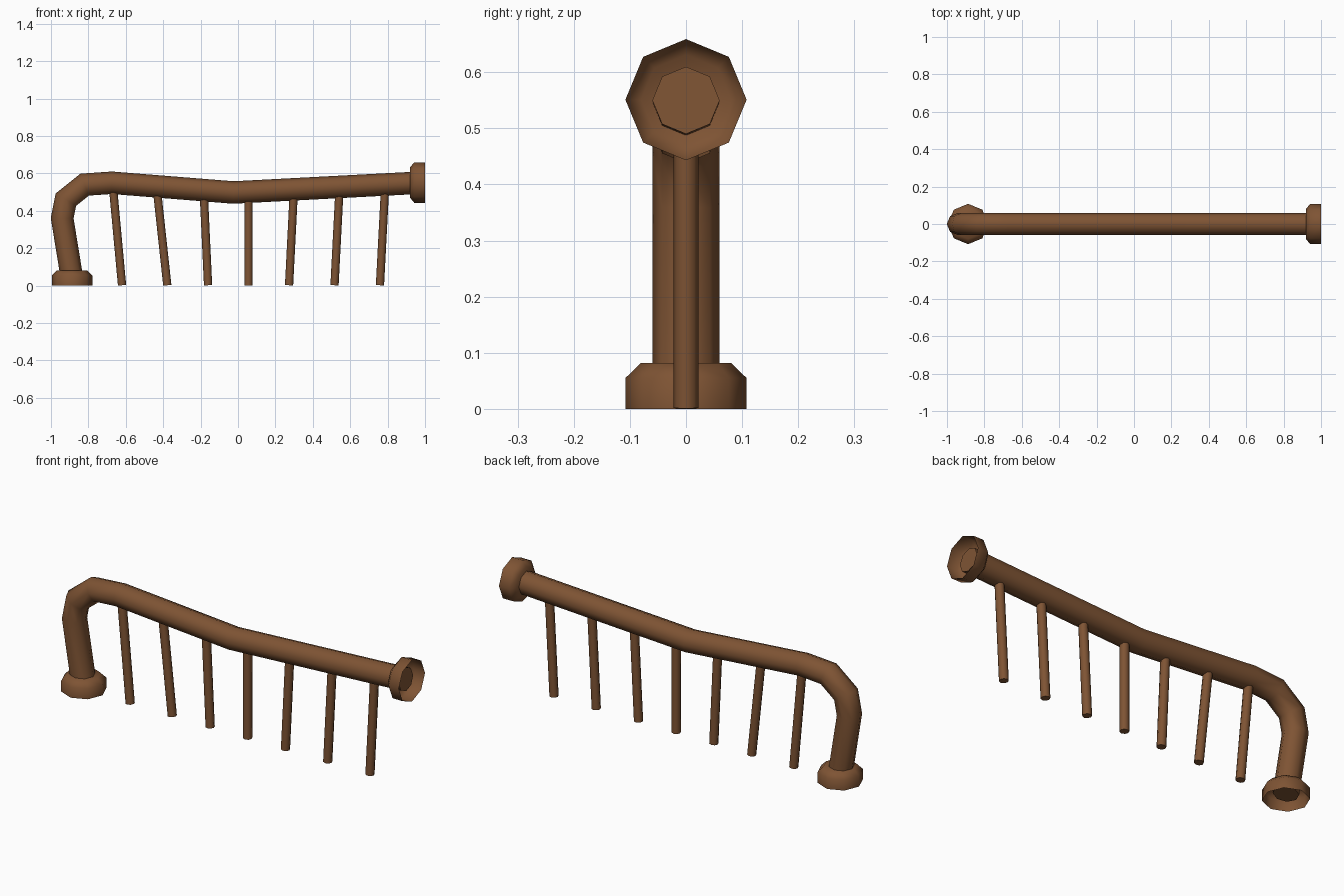
import bpy, bmesh, math
from mathutils import Vector

cube = bpy.data.objects.get("Cube")
if cube:
    bpy.data.objects.remove(cube)

brown = bpy.data.materials.new("rust_brown")
brown.use_nodes = True
COLOUR = (0.21, 0.088, 0.034, 1)
brown.diffuse_color = COLOUR
brown.node_tree.nodes["Principled BSDF"].inputs["Base Color"].default_value = COLOUR

SIDES = 8


def sweep(name, path, radii, cap_start=True, cap_end=True):
    """Eight-sided tube along a path of (x, z) points, with mitred bends."""
    pts = [Vector((x, 0, z)) for x, z in path]
    last = len(pts) - 1
    bm = bmesh.new()
    rings = []
    for i, p in enumerate(pts):
        d_in = (p - pts[max(i - 1, 0)]).normalized()
        d_out = (pts[min(i + 1, last)] - p).normalized()
        tangent = (d_in + d_out).normalized()
        mitre = 1 / tangent.dot(d_out if i < last else d_in)
        normal = Vector((-tangent.z, 0, tangent.x)) * mitre
        ring = []
        for s in range(SIDES):
            a = math.tau * s / SIDES
            offset = normal * math.cos(a) + Vector((0, math.sin(a), 0))
            ring.append(bm.verts.new(p + offset * radii[i]))
        rings.append(ring)
    for lower, upper in zip(rings, rings[1:]):
        for s in range(SIDES):
            t = (s + 1) % SIDES
            bm.faces.new((lower[s], lower[t], upper[t], upper[s]))
    if cap_start:
        bm.faces.new(rings[0][::-1])
    if cap_end:
        bm.faces.new(rings[-1])
    # Outward is away from the path at the first side face
    bm.faces.ensure_lookup_table()
    bm.normal_update()
    side = bm.faces[0]
    if side.normal.dot(side.calc_center_median() - (pts[0] + pts[1]) / 2) < 0:
        bmesh.ops.reverse_faces(bm, faces=bm.faces[:])
    mesh = bpy.data.meshes.new(name)
    bm.to_mesh(mesh)
    bm.free()
    mesh.materials.append(brown)
    obj = bpy.data.objects.new(name, mesh)
    bpy.context.collection.objects.link(obj)
    bpy.ops.object.select_all(action='DESELECT')
    obj.select_set(True)
    bpy.context.view_layer.objects.active = obj
    bpy.ops.object.shade_smooth_by_angle(angle=math.radians(50))
    return obj


# Main bent pipe, from the floor up and along to the far end
pipe_path = [(-0.886, 0.03), (-0.94, 0.36), (-0.92, 0.46), (-0.82, 0.54),
             (-0.675, 0.55), (-0.025, 0.498), (0.965, 0.55)]
sweep("main_pipe", pipe_path, [0.06] * len(pipe_path))

# Open cup flanges: rim, shoulder, chamfered closed back
flange_radii = [0.108, 0.108, 0.08]
sweep("floor_flange", [(-0.887, 0), (-0.887, 0.055), (-0.887, 0.082)],
      flange_radii, cap_start=False)
sweep("end_flange", [(1, 0.551), (0.942, 0.551), (0.919, 0.551)],
      flange_radii, cap_start=False)

# Thin hanging rods: (foot x, top x, top z)
rods = [(-0.62, -0.667, 0.51), (-0.378, -0.431, 0.49), (-0.16, -0.182, 0.47),
        (0.056, 0.056, 0.46), (0.273, 0.297, 0.475), (0.516, 0.541, 0.485),
        (0.759, 0.785, 0.5)]
for i, (foot, top, height) in enumerate(rods):
    sweep(f"rod_{i + 1}", [(foot, 0.002), (top, height)], [0.022, 0.022])
